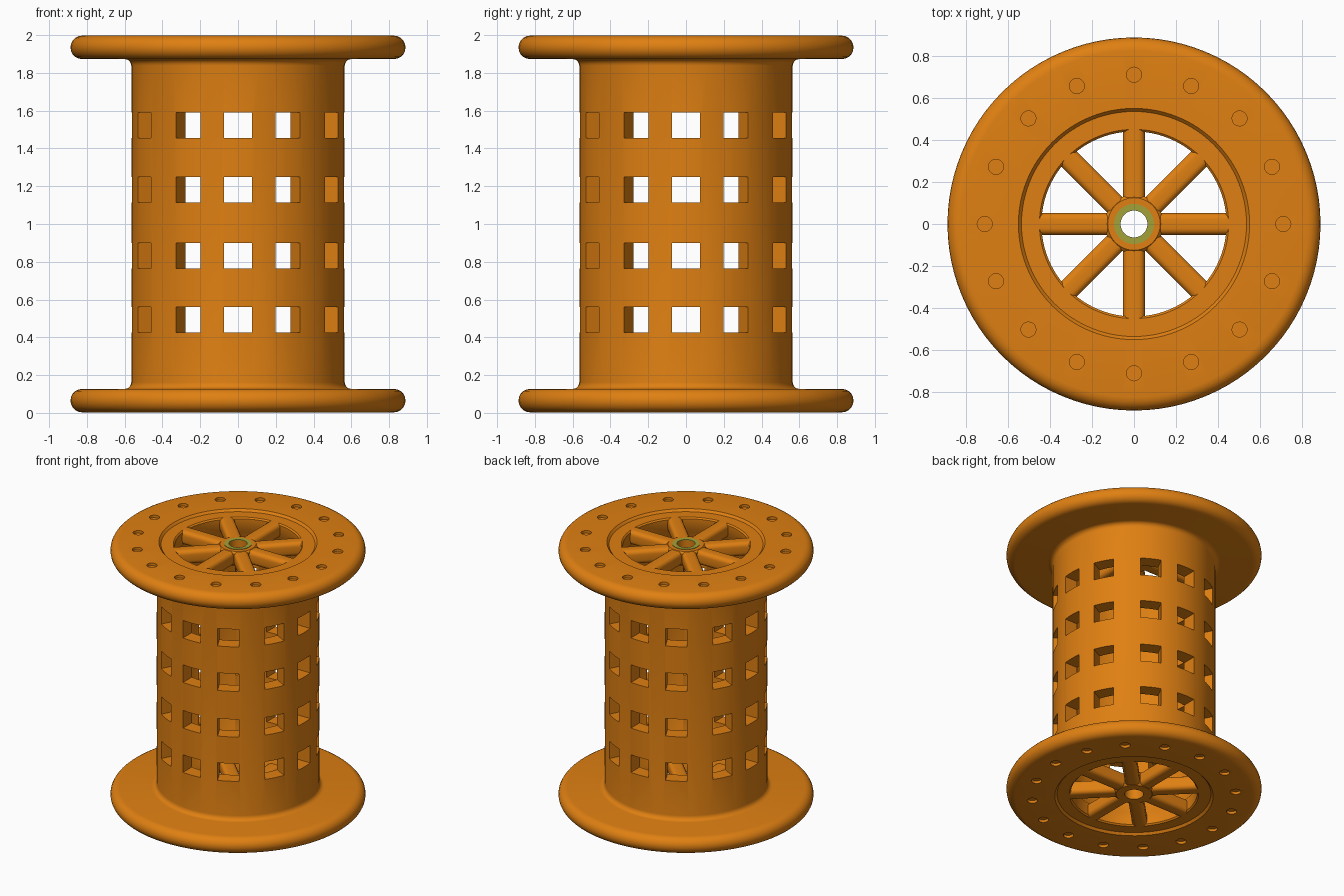
import bpy, bmesh, math
from mathutils import Matrix, Vector

if "Cube" in bpy.data.objects:
    bpy.data.objects.remove(bpy.data.objects["Cube"])


def material(name, rgb):
    m = bpy.data.materials.new(name)
    m.diffuse_color = (*rgb, 1)
    m.use_nodes = True
    m.node_tree.nodes["Principled BSDF"].inputs["Base Color"].default_value = m.diffuse_color
    return m


ORANGE = material("orange plastic", (0.74, 0.215, 0.006))
GREEN = material("olive green", (0.36, 0.36, 0.04))


def finish(name, bm, mat):
    bmesh.ops.recalc_face_normals(bm, faces=bm.faces)
    me = bpy.data.meshes.new(name)
    bm.to_mesh(me)
    bm.free()
    me.materials.append(mat)
    ob = bpy.data.objects.new(name, me)
    bpy.context.collection.objects.link(ob)
    return ob


def smooth(ob, angle=40):
    bpy.ops.object.select_all(action='DESELECT')
    ob.select_set(True)
    bpy.context.view_layer.objects.active = ob
    bpy.ops.object.shade_smooth_by_angle(angle=math.radians(angle))


def lathe(name, profile, mat, segs=96):
    """Revolve a closed (radius, z) profile around z."""
    bm = bmesh.new()
    rings = []
    for i in range(segs):
        a = 2 * math.pi * i / segs
        rings.append([bm.verts.new((r * math.cos(a), r * math.sin(a), z)) for r, z in profile])
    n = len(profile)
    for i in range(segs):
        p, q = rings[i], rings[(i + 1) % segs]
        for j in range(n):
            k = (j + 1) % n
            bm.faces.new((p[j], q[j], q[k], p[k]))
    return finish(name, bm, mat)


def arc(cx, cz, r, a0, a1, n):
    return [(cx + r * math.cos(math.radians(a0 + (a1 - a0) * i / n)),
             cz + r * math.sin(math.radians(a0 + (a1 - a0) * i / n))) for i in range(n + 1)]


# Spool body: lower half profile, mirrored about z = 1
half = [(0.46, 0.15), (0.44, 0.125), (0.44, 0.03), (0.45, 0.02), (0.535, 0.02), (0.55, 0.003)]
half += arc(0.825, 0.065, 0.062, -90, 90, 10)
half += arc(0.60, 0.162, 0.035, -90, -180, 5)
body = lathe("spool_body", half + [(r, 2 - z) for r, z in reversed(half)], ORANGE)

# Cutter: drum windows and the flange dimples
bm = bmesh.new()
angles = [90 * q + a for q in range(4) for a in (0, 28, 62)]
for a in angles:
    for z in (0.492, 0.832, 1.182, 1.523):
        m = (Matrix.Rotation(math.radians(a), 4, 'Z') @ Matrix.Translation((0.53, 0, z))
             @ Matrix.Diagonal((0.24, 0.148, 0.135, 1)))
        bmesh.ops.create_cube(bm, size=1, matrix=m)
for i in range(16):
    a = math.pi * i / 8
    for z in (0.003, 1.997):
        m = Matrix.Translation((0.71 * math.cos(a), 0.71 * math.sin(a), z))
        bmesh.ops.create_cone(bm, cap_ends=True, segments=16, radius1=0.036, radius2=0.036,
                              depth=0.04, matrix=m)
cutter = finish("hole_cutter", bm, ORANGE)
cutter.hide_render = True
cutter.hide_viewport = True
mod = body.modifiers.new("holes", 'BOOLEAN')
mod.operation = 'DIFFERENCE'
mod.solver = 'EXACT'
mod.object = cutter
smooth(body)

# Wheel centres: eight rounded spokes and a hub in each flange
for label, zc in (("bottom", 0.0725), ("top", 1.9275)):
    bm = bmesh.new()
    for i in range(8):
        m = (Matrix.Rotation(math.pi * i / 4, 4, 'Z') @ Matrix.Translation((0.28, 0, zc))
             @ Matrix.Diagonal((0.36, 0.104, 0.105, 1)))
        bmesh.ops.create_cube(bm, size=1, matrix=m)
    long_edges = [e for e in bm.edges if e.calc_length() > 0.3]
    bmesh.ops.bevel(bm, geom=long_edges, offset=0.03, segments=4, profile=0.5, affect='EDGES')
    smooth(finish(label + "_spokes", bm, ORANGE), 50)

    h = 0.055
    smooth(lathe(label + "_hub", [(0.066, zc - h), (0.125, zc - h), (0.14, zc - h + 0.015),
                                  (0.14, zc + h - 0.015), (0.125, zc + h), (0.066, zc + h)],
                 ORANGE, 48))

# Green ring around the axle hole on top
smooth(lathe("axle_ring", [(0.064, 1.981), (0.095, 1.981), (0.095, 1.986), (0.064, 1.986)], GREEN, 48))
